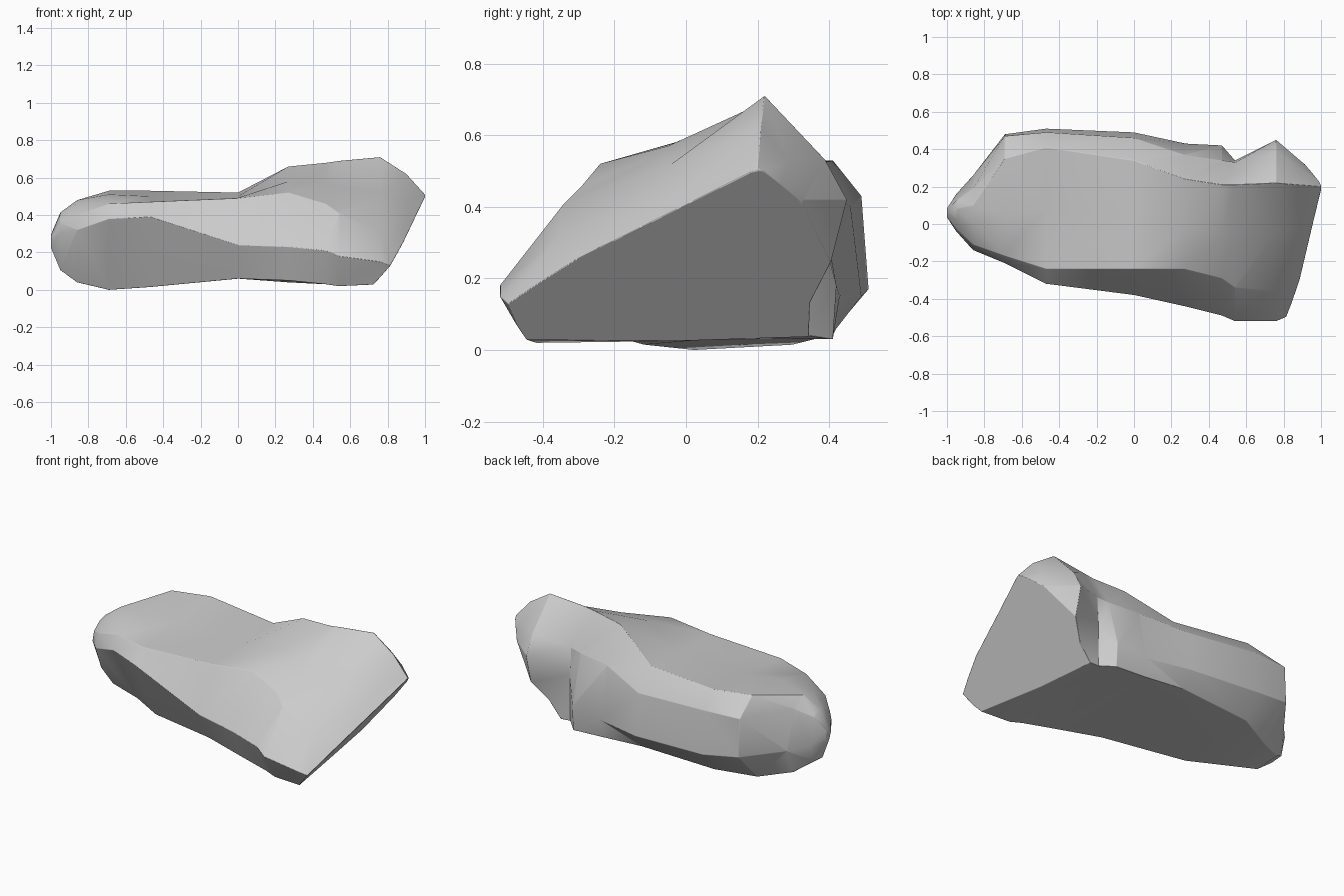
import bpy, bmesh
from mathutils import Vector

if "Cube" in bpy.data.objects:
    bpy.data.objects.remove(bpy.data.objects["Cube"])

# Cross-sections along the length: (y, z) from bottom front, over the top, to bottom back
stations = [-.86, -.69, -.47, 0, .27, .47, .54, .76, 1.0]
profiles = [
    [(.03, .04), (-.14, .32), (-.11, .4), (0, .46), (.1, .48), (.19, .43), (.26, .2), (.2, .05)],
    [(.02, 0), (-.21, .38), (-.17, .46), (.05, .51), (.35, .53), (.47, .43), (.48, .2), (.3, .015)],
    [(-.12, .015), (-.32, .39), (-.24, .47), (.08, .5), (.41, .53), (.49, .43), (.51, .17), (.4, .04)],
    [(-.28, .06), (-.38, .24), (-.24, .49), (.05, .5), (.34, .52), (.46, .4), (.49, .15), (.42, .06)],
    [(-.36, .05), (-.44, .23), (-.24, .52), (-.03, .58), (.24, .66), (.37, .46), (.43, .15), (.41, .04)],
    [(-.4, .03), (-.49, .21), (-.29, .46), (-.05, .57), (.21, .68), (.34, .47), (.42, .18), (.41, .03)],
    [(-.42, .02), (-.52, .18), (-.34, .41), (-.06, .55), (.21, .69), (.33, .48), (.34, .3), (.34, .04)],
    [(-.45, .03), (-.52, .15), (-.36, .31), (-.04, .52), (.22, .71), (.39, .53), (.45, .42), (.35, .03)],
    [(-.38, .02), (-.42, .06), (-.25, .21), (0, .37), (.2, .51), (.22, .49), (.25, .42), (.2, .03)],
]
sections = list(zip(stations, profiles))


def shrink(x, prof, sy, sz, cy=.06, cz=.26):
    """Copy of a section pulled towards a centre, to round the blunt end."""
    return x, [(cy + (y - cy) * sy, cz + (z - cz) * sz) for y, z in prof]


# Blunt left end, and a bulged shoulder before the right tip
sections[:0] = [shrink(-1, profiles[0], .12, .16), shrink(-.95, profiles[0], .5, .7)]
lift = [0, 0, 0, .01, .03, .02, 0, 0]
shoulder = [(a[0] * .4 + b[0] * .6, a[1] * .4 + b[1] * .6 + dz)
            for a, b, dz in zip(profiles[-2], profiles[-1], lift)]
sections.insert(-1, (.9, shoulder))

# Loft the boulder body
bm = bmesh.new()
rings = [[bm.verts.new((x, y, z)) for y, z in prof] for x, prof in sections]
n = len(rings[0])
for a, b in zip(rings, rings[1:]):
    for i in range(n):
        j = (i + 1) % n
        bm.faces.new((a[i], a[j], b[j], b[i]))
bm.faces.new(rings[0])
bm.faces.new(rings[-1][::-1])
bmesh.ops.triangulate(bm, faces=bm.faces[:])
bmesh.ops.recalc_face_normals(bm, faces=bm.faces[:])

# Shear off the undercut right end
p, q, r = Vector((.84, -.45, .17)), Vector((1, .2, .5)), Vector((.6, .32, .03))
normal = (q - p).cross(r - p)
if normal.x < 0:
    normal.negate()
bmesh.ops.bisect_plane(bm, geom=bm.verts[:] + bm.edges[:] + bm.faces[:], dist=1e-5,
                       plane_co=q, plane_no=normal, clear_outer=True)
bmesh.ops.holes_fill(bm, edges=[e for e in bm.edges if e.is_boundary], sides=0)
bmesh.ops.recalc_face_normals(bm, faces=bm.faces[:])

mesh = bpy.data.meshes.new("boulder")
bm.to_mesh(mesh)
bm.free()
rock = bpy.data.objects.new("boulder", mesh)
bpy.context.collection.objects.link(rock)

# Softly worn edges and smooth shading with crisp ridges
bevel = rock.modifiers.new("worn_edges", 'BEVEL')
bevel.width = .018
bevel.segments = 2
bevel.limit_method = 'ANGLE'
bevel.angle_limit = .5
bpy.context.view_layer.objects.active = rock
rock.select_set(True)
bpy.ops.object.shade_smooth_by_angle(angle=.6)
